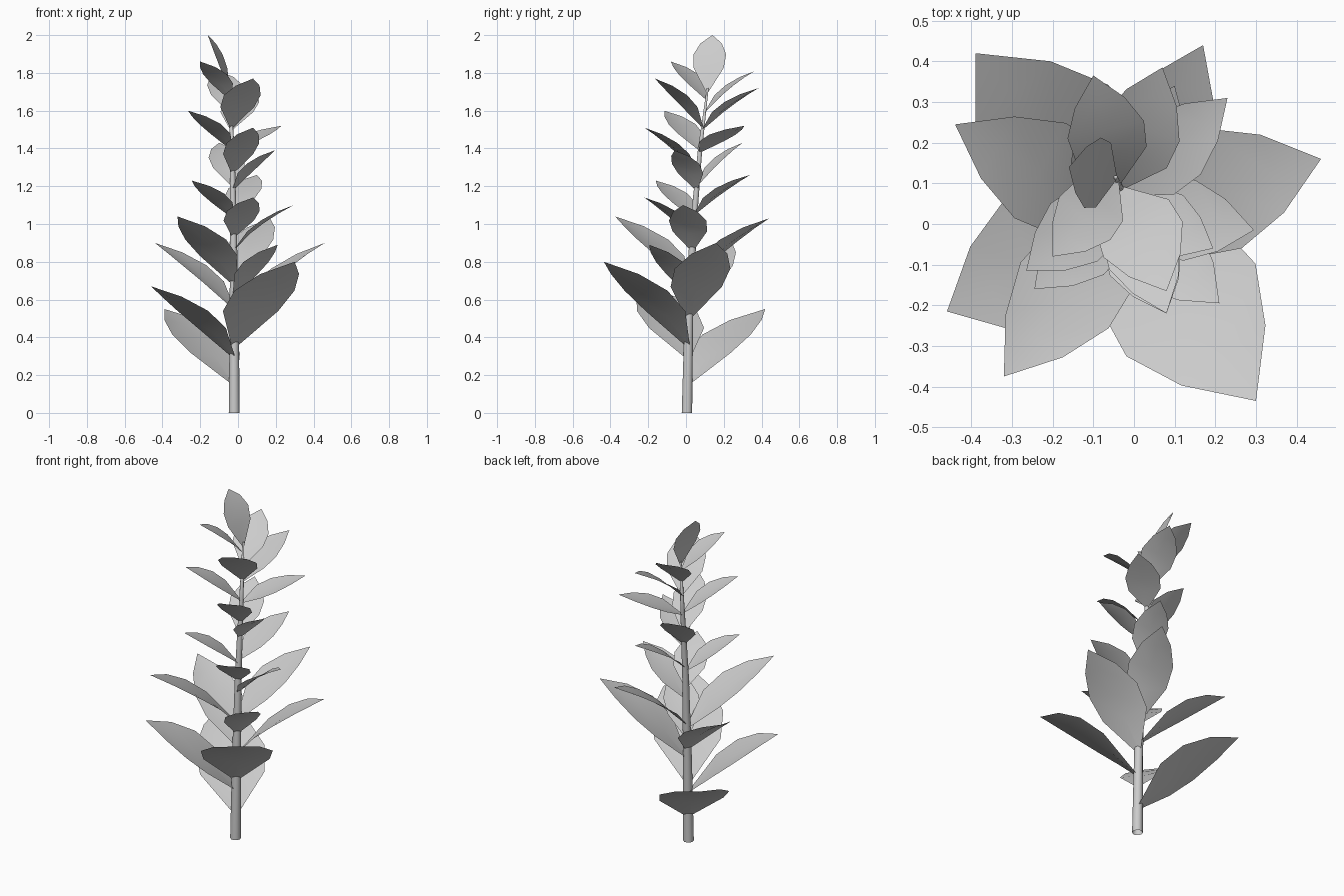
import bpy, bmesh, math
from mathutils import Vector

if "Cube" in bpy.data.objects:
    bpy.data.objects.remove(bpy.data.objects["Cube"], do_unlink=True)

grey = bpy.data.materials.new("pale_grey")
grey.use_nodes = True
COLOR = (0.6, 0.6, 0.6, 1)
grey.diffuse_color = COLOR
grey.node_tree.nodes["Principled BSDF"].inputs["Base Color"].default_value = COLOR

# Stem centre line with radius: x, y, z, r
STEM = [(-.02, .005, 0, .029), (-.02, .015, .5, .024), (-.025, .04, 1, .018),
        (-.03, .075, 1.4, .012), (-.045, .115, 1.72, .005)]


def stem_at(z):
    for a, b in zip(STEM, STEM[1:]):
        if z <= b[2]:
            f = (z - a[2]) / (b[2] - a[2])
            return Vector(a[:3]).lerp(Vector(b[:3]), f)
    return Vector(STEM[-1][:3])


def finish(bm, name):
    mesh = bpy.data.meshes.new(name)
    bm.to_mesh(mesh)
    bm.free()
    for p in mesh.polygons:
        p.use_smooth = True
    mesh.materials.append(grey)
    obj = bpy.data.objects.new(name, mesh)
    bpy.context.collection.objects.link(obj)


def build_stem(sides=10):
    bm = bmesh.new()
    rings = []
    for x, y, z, r in STEM:
        angles = [math.tau * i / sides for i in range(sides)]
        rings.append([bm.verts.new((x + r * math.cos(a), y + r * math.sin(a), z))
                      for a in angles])
    for low, high in zip(rings, rings[1:]):
        for i in range(sides):
            j = (i + 1) % sides
            bm.faces.new((low[i], low[j], high[j], high[i]))
    bm.faces.new(rings[-1])
    finish(bm, "stem")


# Leaf outline: distance along, relative half width, relative height
OUTLINE = [(0, .08, 0), (.27, .92, .42), (.5, 1, .66), (.75, .65, .855), (1, 0, 1)]
SAG = .035  # dip of the leaf's middle line, relative to its length


def build_leaf(name, base_z, tip, ratio):
    base, tip = stem_at(base_z), Vector(tip)
    span = tip - base
    side = Vector((span.y, -span.x, 0)).normalized() * span.length * ratio
    bm = bmesh.new()
    rows = []
    for t, w, h in OUTLINE:
        p = base + Vector((span.x * t, span.y * t, span.z * h))
        offsets = (-1, 0, 1) if w else (0,)
        rows.append([bm.verts.new(p + side * w * s
                                  - Vector((0, 0, SAG * span.length * w * (1 - abs(s)))))
                     for s in offsets])
    for a, b in zip(rows, rows[1:]):
        for i in range(2):
            ends = (b[i + 1], b[i]) if len(b) == 3 else (b[0],)
            bm.faces.new((a[i], a[i + 1], *ends))
    finish(bm, name)


# Leaves from bottom to top: base height, tip, width ratio
LEAVES = [
    (.15, (-.39, .42, .55), .28), (.29, (-.46, -.215, .67), .285),
    (.35, (.3, -.435, .8), .275), (.5, (.46, .16, .9), .24),
    (.55, (-.44, .245, .9), .225), (.62, (.21, -.195, .89), .235),
    (.7, (.17, .44, 1.03), .22), (.68, (-.32, -.375, 1.04), .22),
    (.86, (.295, -.015, 1.1), .25), (.93, (.08, -.22, 1.14), .27),
    (1.03, (-.245, -.16, 1.23), .25), (1.05, (.1, .34, 1.26), .25),
    (1.18, (.195, -.06, 1.39), .25), (1.2, (-.1, .3, 1.43), .28),
    (1.27, (.08, -.22, 1.51), .24), (1.38, (.23, .31, 1.52), .25),
    (1.39, (-.265, -.115, 1.6), .25), (1.5, (.07, .385, 1.72), .26),
    (1.51, (.08, -.165, 1.77), .28), (1.59, (-.1, .365, 1.81), .275),
    (1.66, (-.2, -.08, 1.86), .26), (1.7, (-.16, .14, 2.0), .275),
]

build_stem()
for n, (base_z, tip, ratio) in enumerate(LEAVES, 1):
    build_leaf(f"leaf_{n:02d}", base_z, tip, ratio)
